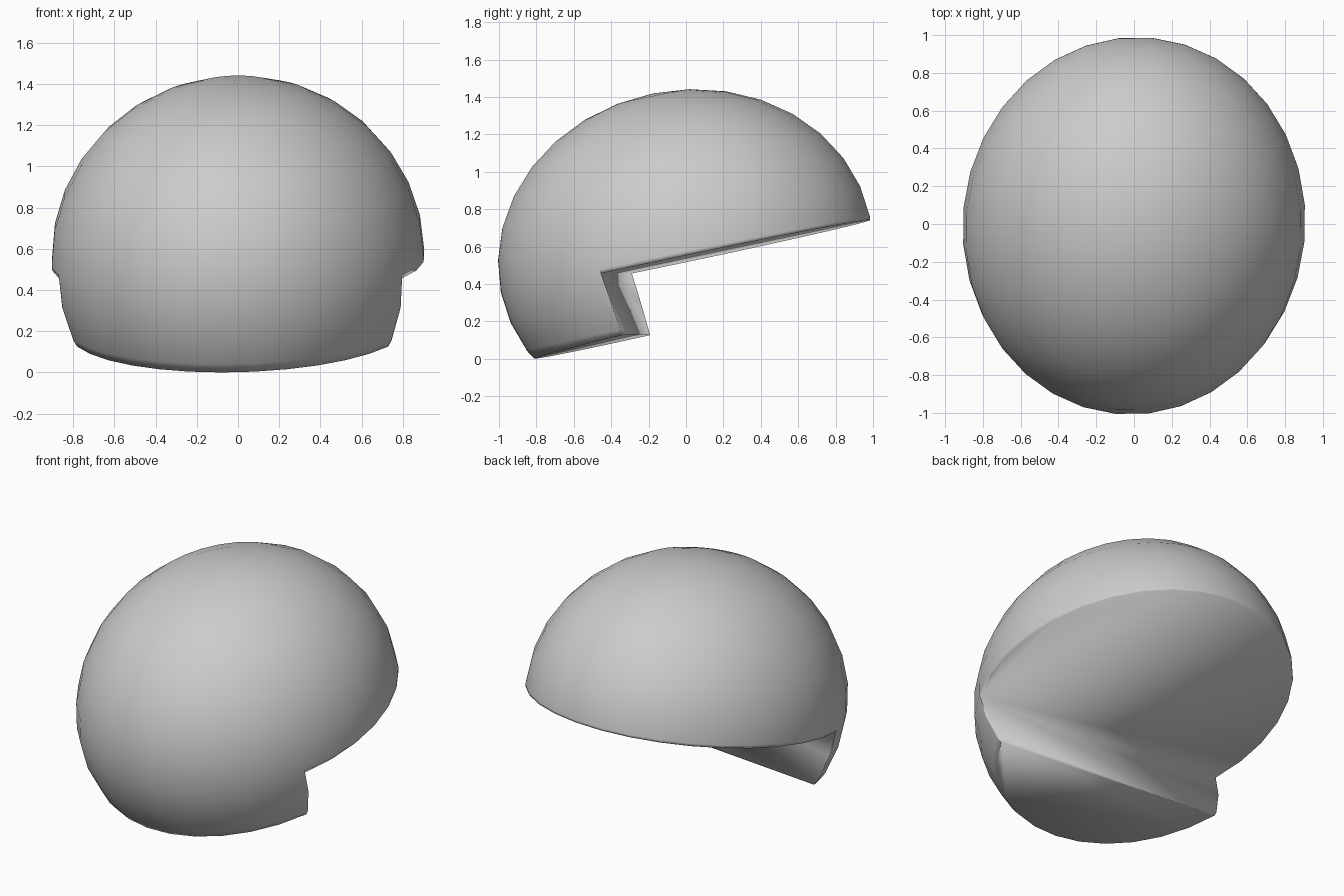
import bpy, bmesh
from math import radians
from mathutils import Matrix

if "Cube" in bpy.data.objects:
    bpy.data.objects.remove(bpy.data.objects["Cube"])

YAW = Matrix.Rotation(radians(-5.6), 4, 'Z')


def make_object(name, bm):
    mesh = bpy.data.meshes.new(name)
    bmesh.ops.recalc_face_normals(bm, faces=bm.faces)
    bm.to_mesh(mesh)
    bm.free()
    obj = bpy.data.objects.new(name, mesh)
    bpy.context.collection.objects.link(obj)
    return obj


# Solid tilted ellipsoid, the body of the cap
bm = bmesh.new()
bmesh.ops.create_uvsphere(
    bm, u_segments=32, v_segments=16, radius=1,
    matrix=Matrix.Translation((0, -0.003, 0.56)) @ YAW
    @ Matrix.Rotation(radians(11.5), 4, 'X')
    @ Matrix.Diagonal((0.907, 1.012, 0.88, 1)))
cap = make_object("cap_dome", bm)

# Stepped side profile (y, z) swept across x, removes the underside
profile = [(-1.4, -0.131), (-0.268, 0.13), (-0.373, 0.46),
           (1.4, 0.834), (1.4, -1), (-1.4, -1)]
bm = bmesh.new()
face = bm.faces.new([bm.verts.new((-1.5, y, z)) for y, z in profile])
swept = bmesh.ops.extrude_face_region(bm, geom=[face])["geom"]
bmesh.ops.translate(bm, vec=(3, 0, 0),
                    verts=[g for g in swept if isinstance(g, bmesh.types.BMVert)])
bm.transform(YAW)
cutter = make_object("underside_cutter", bm)
cutter.hide_render = True

# Cut the step, then remove the helper
cut = cap.modifiers.new("step_cut", 'BOOLEAN')
cut.operation = 'DIFFERENCE'
cut.solver = 'EXACT'
cut.object = cutter
bpy.context.view_layer.objects.active = cap
cap.select_set(True)
bpy.ops.object.modifier_apply(modifier=cut.name)
bpy.data.objects.remove(cutter, do_unlink=True)

# Smooth across the whole form, and stand it on the floor
cap.data.shade_smooth()
low = min(v.co.z for v in cap.data.vertices)
cap.data.transform(Matrix.Translation((0, 0, -low)))
